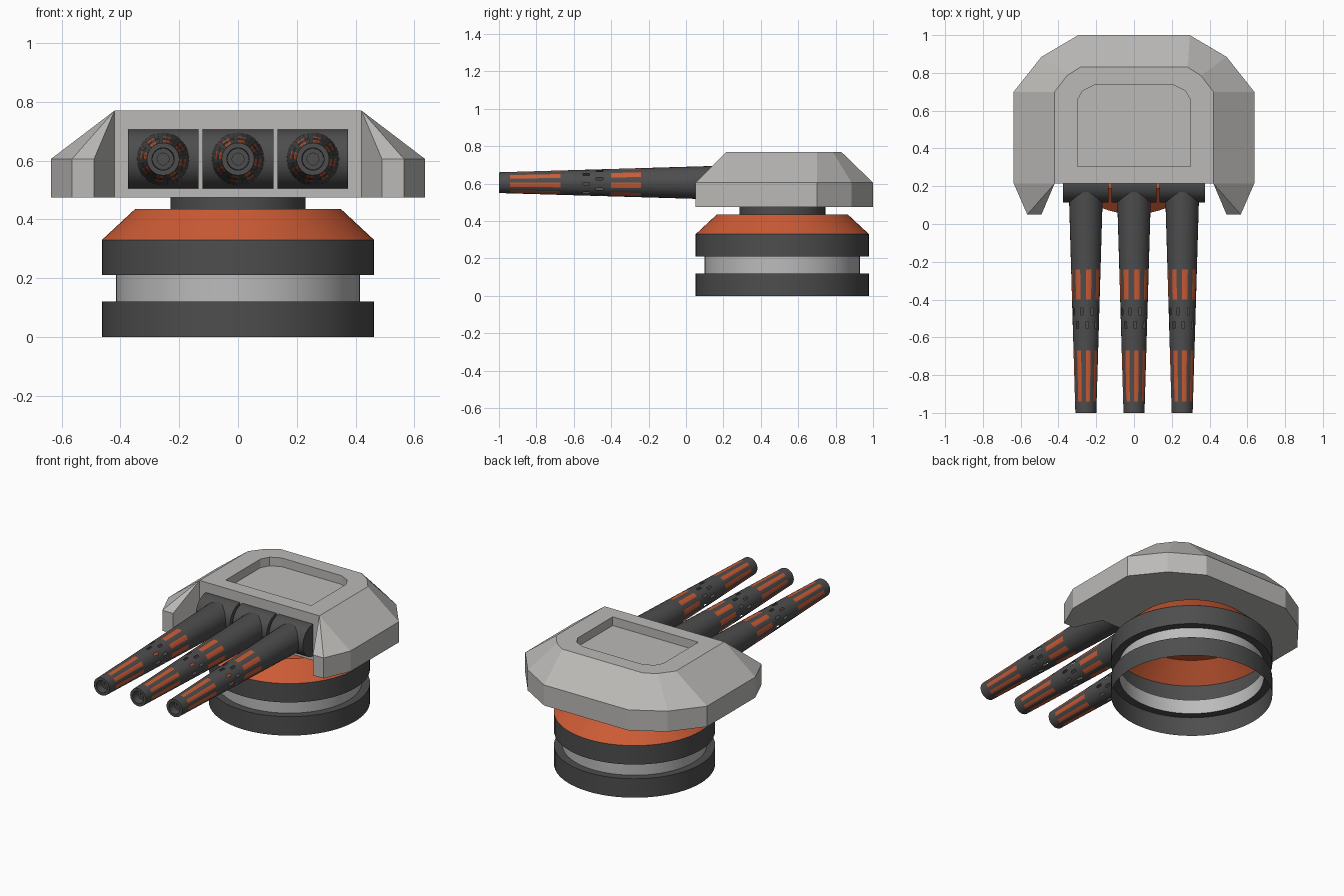
import bpy, bmesh, math

if "Cube" in bpy.data.objects:
    bpy.data.objects.remove(bpy.data.objects["Cube"])


def material(name, rgb):
    m = bpy.data.materials.new(name)
    m.diffuse_color = (*rgb, 1)
    m.use_nodes = True
    m.node_tree.nodes["Principled BSDF"].inputs["Base Color"].default_value = m.diffuse_color
    return m


GREY = material("hull_grey", (0.50, 0.49, 0.475))
DARK = material("dark_metal", (0.075, 0.075, 0.075))
ORANGE = material("orange_paint", (0.60, 0.105, 0.036))
LIGHT = material("light_metal", (0.50, 0.50, 0.50))


def finish(bm, name, mats, smooth=True, recalc=True):
    if recalc:
        bmesh.ops.recalc_face_normals(bm, faces=bm.faces)
    mesh = bpy.data.meshes.new(name)
    bm.to_mesh(mesh)
    bm.free()
    ob = bpy.data.objects.new(name, mesh)
    bpy.context.collection.objects.link(ob)
    for m in mats:
        mesh.materials.append(m)
    if smooth:
        bpy.ops.object.select_all(action='DESELECT')
        ob.select_set(True)
        bpy.context.view_layer.objects.active = ob
        bpy.ops.object.shade_smooth_by_angle(angle=math.radians(25))
    return ob


def skin(bm, rings, rule=lambda i, j: 0):
    """Join closed rings of points; rule gives a material index or None for a hole."""
    vs = [[bm.verts.new(p) for p in ring] for ring in rings]
    n = len(vs[0])
    for i in range(len(vs) - 1):
        for j in range(n):
            mat = rule(i, j)
            if mat is None:
                continue
            k = (j + 1) % n
            f = bm.faces.new((vs[i][j], vs[i][k], vs[i + 1][k], vs[i + 1][j]))
            f.material_index = mat
    return vs


# Base: hollow stepped shell, open below
CY, SEG = 0.515, 64


def lathe(name, profile, mat):
    bm = bmesh.new()
    rings = [[(r * math.cos(2 * math.pi * j / SEG), CY + r * math.sin(2 * math.pi * j / SEG), z)
              for j in range(SEG)] for r, z in profile]
    skin(bm, rings)
    finish(bm, name, [mat], recalc=False)


lathe("base_lower_ring", [(0.415, 0), (0.463, 0), (0.463, 0.12), (0.415, 0.12)][1:], DARK)
lathe("base_light_band", [(0.415, 0.12), (0.415, 0.21)], LIGHT)
lathe("base_upper_ring", [(0.415, 0.21), (0.463, 0.21), (0.463, 0.33)], DARK)
lathe("orange_collar", [(0.463, 0.33), (0.35, 0.435), (0.23, 0.435)], ORANGE)
lathe("neck", [(0.23, 0.435), (0.23, 0.476)], DARK)

# Housing: mirrored outlines stacked from underside to recess floor
outer = [(0.42, 0.215), (0.49, 0.05), (0.565, 0.05), (0.637, 0.215),
         (0.637, 0.70), (0.49, 0.885), (0.295, 1.0)]
top = [(0.42, 0.215)] * 4 + [(0.42, 0.70), (0.355, 0.785), (0.285, 0.83)]
recess = [(0.30, 0.305)] * 4 + [(0.30, 0.655), (0.272, 0.705), (0.21, 0.735)]


def mirrored(half, z):
    return [(x, y, z) for x, y in half] + [(-x, y, z) for x, y in reversed(half)]


bm = bmesh.new()
vs = skin(bm, [mirrored(outer, 0.475), mirrored(outer, 0.605), mirrored(top, 0.77),
               mirrored(recess, 0.77), mirrored(recess, 0.715)])
bm.faces.new(vs[0])
bm.faces.new(vs[-1][3:11])
bmesh.ops.remove_doubles(bm, verts=bm.verts, dist=0.0005)
finish(bm, "housing", [GREY], smooth=False)

# Barrel stations along y: orange stripe bands and two rows of vent holes
N, GZ = 32, 0.605
STATIONS = [0.2, -0.24, -0.40, -0.445, -0.482, -0.515, -0.552, -0.67, -0.94, -1.0]
PROFILE = [(y, 0.085 + 0.0295 * y) for y in STATIONS]
PROFILE += [(-1.0, 0.038), (-0.95, 0.036), (-0.95, 0.02), (-0.80, 0.02)]


def barrel_rule(i, j):
    if i in (1, 7):
        return 1 if j % 4 < 2 else 0
    if i == 3 and j % 4 == 2 or i == 5 and j % 4 == 0:
        return None
    return 0


for label, gx in (("left", -0.255), ("middle", 0.0), ("right", 0.255)):
    bm = bmesh.new()
    rings = [[(gx + r * math.sin(2 * math.pi * j / N), y, GZ + r * math.cos(2 * math.pi * j / N))
              for j in range(N)] for y, r in PROFILE]
    vs = skin(bm, rings, barrel_rule)
    bm.faces.new(vs[-1])
    finish(bm, label + "_barrel", [DARK, ORANGE])

    # Mantlet: sideways drum the barrel grows out of
    bm = bmesh.new()
    rings = [[(gx + s * 0.12, 0.215 + 0.101 * math.cos(2 * math.pi * j / N),
               GZ + 0.101 * math.sin(2 * math.pi * j / N)) for j in range(N)] for s in (-1, 1)]
    vs = skin(bm, rings)
    for ring in vs:
        bm.faces.new(ring)
    finish(bm, label + "_mantlet", [DARK])
